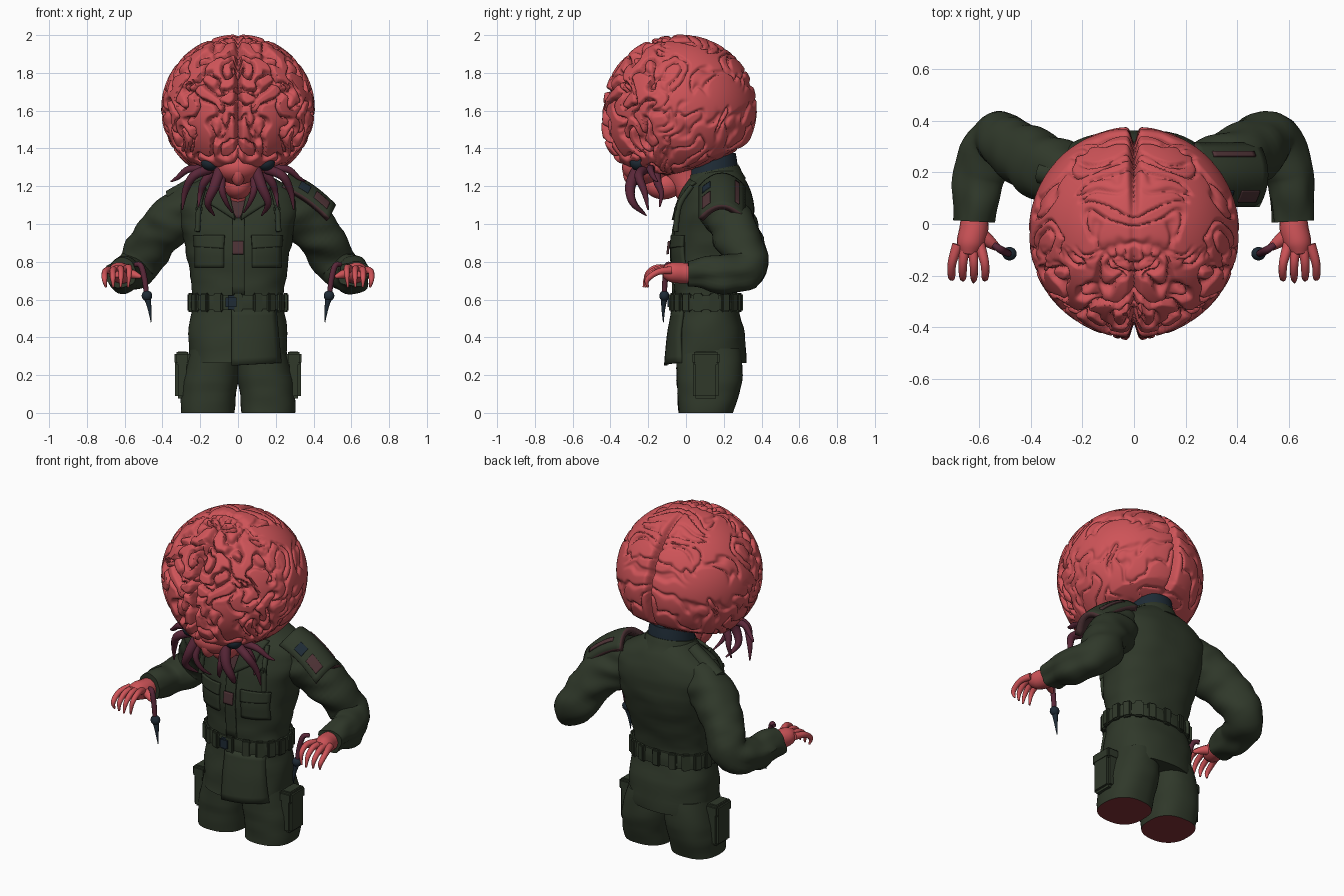
import bpy, bmesh, math
from mathutils import Vector, Matrix, noise

if "Cube" in bpy.data.objects:
    bpy.data.objects.remove(bpy.data.objects["Cube"])


def material(name, rgb):
    m = bpy.data.materials.new(name)
    m.diffuse_color = (*rgb, 1)
    m.use_nodes = True
    m.node_tree.nodes["Principled BSDF"].inputs["Base Color"].default_value = m.diffuse_color
    return m


RED = material("flesh red", (0.62, 0.088, 0.098))
GREEN = material("olive cloth", (0.029, 0.040, 0.023))
PURPLE = material("tentacle purple", (0.10, 0.020, 0.040))
NAVY = material("dark navy", (0.013, 0.024, 0.036))
BROWN = material("dull brown", (0.075, 0.032, 0.036))
MAROON = material("cut maroon", (0.22, 0.028, 0.035))


def finish(name, bm, mats, angle=40, recalc=True):
    if recalc:
        bmesh.ops.recalc_face_normals(bm, faces=bm.faces)
    me = bpy.data.meshes.new(name)
    bm.to_mesh(me)
    bm.free()
    ob = bpy.data.objects.new(name, me)
    bpy.context.collection.objects.link(ob)
    for m in mats:
        me.materials.append(m)
    bpy.ops.object.select_all(action='DESELECT')
    ob.select_set(True)
    bpy.context.view_layer.objects.active = ob
    bpy.ops.object.shade_smooth_by_angle(angle=math.radians(angle))
    return ob


def spline(rows, steps):
    """Catmull-Rom through rows of numbers"""
    out = []
    for i in range(len(rows) - 1):
        a, b, c, d = (rows[max(0, min(len(rows) - 1, i + k))] for k in (-1, 0, 1, 2))
        for j in range(steps):
            t = j / steps
            out.append([0.5 * (2*q + (r-p)*t + (2*p-5*q+4*r-s)*t*t + (3*q-p-3*r+s)*t**3)
                        for p, q, r, s in zip(a, b, c, d)])
    return out + [list(rows[-1])]


def skin(name, rings, mats, cap_mat=0):
    """Joins rings of points and closes both ends"""
    bm = bmesh.new()
    vs = [[bm.verts.new(p) for p in r] for r in rings]
    n = len(vs[0])
    for a, b in zip(vs, vs[1:]):
        for i in range(n):
            bm.faces.new((a[i], a[(i+1) % n], b[(i+1) % n], b[i]))
    bm.faces.new(vs[0]).material_index = cap_mat
    bm.faces.new(vs[-1])
    return finish(name, bm, mats)


def oval(a, e):
    c, s = math.cos(a), math.sin(a)
    return math.copysign(abs(c) ** (2/e), c), math.copysign(abs(s) ** (2/e), s)


def rumple(p, amp):
    return amp * noise.noise(Vector((p[0] * 7, p[1] * 7, p[2] * 15)))


def loft(name, rows, mats, e=2.4, sides=56, steps=4, amp=0.0, cap_mat=0):
    """Rows: x, z, front y, back y, half width"""
    rings = []
    for x, z, f, b, w in spline(rows, steps):
        ring = []
        for i in range(sides):
            c, s = oval(math.tau * i / sides, e)
            k = 1 + 5 * rumple((x + c*w, (f+b)/2 + s*(b-f)/2, z), amp)
            ring.append((x + c*w*k, (f+b)/2 + s*(b-f)/2*k, z))
        rings.append(ring)
    return skin(name, rings, mats, cap_mat)


def tube(name, rows, mat, sides=12, steps=5, amp=0.0):
    """Rows: x, y, z, radius"""
    pts = spline(rows, steps)
    P = [Vector(p[:3]) for p in pts]
    q, last, rings = None, None, []
    for i, p in enumerate(P):
        t = (P[min(i+1, len(P)-1)] - P[max(i-1, 0)]).normalized()
        q = t.to_track_quat('Z', 'Y') if q is None else last.rotation_difference(t) @ q
        last = t
        ring = []
        for k in range(sides):
            a = math.tau * k / sides
            d = q @ Vector((math.cos(a), math.sin(a), 0))
            ring.append(p + d * (pts[i][3] + 2 * rumple(p + d * 0.1, amp)))
        rings.append(ring)
    return skin(name, rings, [mat])


def ball(name, loc, size, mat):
    bm = bmesh.new()
    bmesh.ops.create_uvsphere(bm, u_segments=24, v_segments=14, radius=1,
                              matrix=Matrix.Translation(loc) @ Matrix.Diagonal((*size, 1)))
    return finish(name, bm, [mat])


def box(name, loc, size, mat, rz=0.0, bevel=0.012):
    bm = bmesh.new()
    bmesh.ops.create_cube(bm, size=1, matrix=Matrix.Translation(loc) @ Matrix.Rotation(rz, 4, 'Z')
                          @ Matrix.Diagonal((*size, 1)))
    bmesh.ops.bevel(bm, geom=bm.edges[:], offset=bevel, segments=2, affect='EDGES')
    return finish(name, bm, [mat])


# Jacket body
BODY = [(0, .265, -.10, .32, .255), (0, .42, -.085, .31, .26), (0, .54, -.062, .28, .245),
        (0, .62, -.06, .27, .24), (0, .72, -.065, .29, .255), (0, .85, -.075, .33, .275),
        (0, .98, -.06, .36, .30), (0, 1.10, -.03, .36, .33), (0, 1.18, .0, .34, .29),
        (0, 1.24, .04, .31, .2), (0, 1.28, .07, .28, .14)]
loft("jacket", BODY, [GREEN], amp=.008)


def body_at(z):
    for a, b in zip(BODY, BODY[1:]):
        if a[1] <= z <= b[1]:
            t = (z - a[1]) / (b[1] - a[1])
            return [p + (q - p) * t for p, q in zip(a, b)]
    return BODY[0] if z < BODY[0][1] else BODY[-1]


def panel(name, quad, mat, lift=0.006, thick=0.012):
    """Plate laid on the jacket front; quad corners are x, z"""
    bm = bmesh.new()
    n = 8
    a, b, c, d = (Vector(p) for p in quad)
    g = []
    for i in range(n + 1):
        for j in range(n + 1):
            p = a.lerp(b, i / n).lerp(d.lerp(c, i / n), j / n)
            _, _, f, k, w = body_at(p.y)
            s = max(0, 1 - min(1, abs(p.x) / w) ** 2.4) ** (1 / 2.4)
            g.append(bm.verts.new((p.x, (f + k) / 2 - s * (k - f) / 2 - lift, p.y)))
    for i in range(n):
        for j in range(n):
            o = i * (n + 1) + j
            bm.faces.new((g[o], g[o + n + 1], g[o + n + 2], g[o + 1]))
    ob = finish(name, bm, [mat])
    m = ob.modifiers.new("thickness", 'SOLIDIFY')
    m.thickness, m.offset = thick, 0


# Front details of the jacket
panel("undershirt", [(-.085, 1.2), (.085, 1.2), (.01, 1.03), (-.01, 1.03)], BROWN)
panel("placket", [(-.03, 1.03), (.035, 1.03), (.035, .62), (-.03, .62)], GREEN)
panel("skirt_overlap", [(-.035, .55), (.2, .55), (.225, .265), (-.035, .25)], GREEN, .008, .016)
panel("name_tag", [(-.03, .91), (.03, .91), (.03, .84), (-.03, .84)], BROWN, .022)
for s, side in ((-1, "left"), (1, "right")):
    panel(side + "_chest_pocket", [(s*.075, .92), (s*.225, .92), (s*.225, .77), (s*.075, .77)], GREEN, .004, .016)
    panel(side + "_pocket_flap", [(s*.07, .94), (s*.235, .94), (s*.23, .88), (s*.075, .87)], GREEN, .012, .014)
    panel(side + "_lapel", [(s*.06, 1.24), (s*.18, 1.22), (s*.14, 1.10), (s*.015, 1.02)], GREEN, .018, .016)
    tube(side + "_strap", [(s*.18, .03, 1.2, .014), (s*.205, -.035, 1.1, .015), (s*.215, -.055, .96, .015)], GREEN)
    box(side + "_strap_clip", (s*.206, -.045, 1.08), (.04, .035, .04), GREEN)

# Belt with loops
loft("belt", [(0, .545, -.075, .290, .258), (0, .585, -.077, .290, .258), (0, .625, -.073, .283, .254)], [GREEN])
for i in range(18):
    a = math.tau * (i + .5) / 18
    c, s = oval(a, 2.4)
    box("belt_loop", (c * .255, .106 + s * .182, .585), (.026, .05, .10), GREEN, a, .007)
box("buckle", (-.03, -.085, .585), (.07, .024, .075), NAVY)

# Trouser legs with cut ends and cargo pockets
for s, side in ((-1, "left"), (1, "right")):
    loft(side + "_leg", [(s*.16, 0, -.04, .25, .142), (s*.156, .1, -.045, .28, .147),
                         (s*.143, .2, -.05, .30, .147), (s*.125, .34, -.05, .29, .13)],
         [GREEN, MAROON], amp=.006, sides=40, cap_mat=1)
    box(side + "_cargo_pocket", (s*.295, .105, .20), (.075, .135, .25), GREEN, 0, .014)
    box(side + "_cargo_flap", (s*.295, .105, .29), (.083, .143, .065), GREEN, 0, .01)

# Sleeves, hands and wrist tentacles
for s, side in ((-1, "left"), (1, "right")):
    tube(side + "_sleeve", [(s*.22, .18, 1.11, .12), (s*.32, .21, 1.05, .132), (s*.43, .27, .935, .122),
                            (s*.535, .325, .775, .110), (s*.595, .20, .73, .098), (s*.61, .09, .735, .086),
                            (s*.615, .01, .735, .078)], GREEN, 32, 8, .011)
    tube(side + "_palm", [(s*.615, .05, .735, .052), (s*.62, -.02, .74, .056), (s*.635, -.08, .745, .052),
                          (s*.64, -.12, .75, .032)], RED, 18)
    for i in range(4):
        x = .598 + .028 * i
        dx = -.02 + .014 * i
        tube(side + "_finger", [(s*x, -.08, .755, .022), (s*(x+dx), -.15, .770 - .008*i, .017),
                                (s*(x+dx*1.1), -.205, .735 - .01*i, .014),
                                (s*(x+dx*.8), -.225 + .012*abs(i-1), .665, .005)], RED, 10)
    tube(side + "_thumb", [(s*.615, -.03, .74, .035), (s*.565, -.065, .735, .026),
                           (s*.53, -.09, .725, .015), (s*.51, -.10, .72, .006)], RED, 10)
    tube(side + "_wrist_tentacle", [(s*.545, -.08, .785, .012), (s*.515, -.10, .78, .015),
                                    (s*.495, -.11, .71, .015), (s*.485, -.115, .63, .013)], PURPLE)
    ball(side + "_tentacle_knob", (s*.482, -.115, .62), (.028, .026, .028), NAVY)
    tube(side + "_tentacle_spike", [(s*.48, -.115, .61, .018), (s*.468, -.12, .55, .010), (s*.46, -.12, .48, .002)], NAVY)


# One-sided shoulder guard with dark lining, stripes and badge
def guard(name, u0, u1, v0, v1, lift, thick, mats):
    bm = bmesh.new()
    n = 12
    g = []
    for i in range(n + 1):
        for j in range(n + 1):
            u, v = u0 + (u1-u0) * i / n, v0 + (v1-v0) * j / n
            g.append(bm.verts.new((.27 + .25*u - .035*v*v + lift*.5, .19 + .125*v,
                                   1.272 - .08*u - .09*u*u - .07*v*v + lift)))
    for i in range(n):
        for j in range(n):
            o = i * (n + 1) + j
            bm.faces.new((g[o], g[o + n + 1], g[o + n + 2], g[o + 1]))
    ob = finish(name, bm, mats, recalc=False)
    m = ob.modifiers.new("thickness", 'SOLIDIFY')
    m.thickness, m.offset = thick, -1
    m.material_offset = m.material_offset_rim = len(mats) - 1


guard("shoulder_guard", 0, 1, -1, 1, 0, .035, [GREEN, BROWN])
guard("guard_back_stripe", .2, .85, .58, .74, .005, .008, [BROWN])
guard("guard_front_stripe", .62, .9, -.85, -.5, .005, .008, [BROWN])
guard("guard_badge", .3, .5, -.85, -.5, .005, .008, [NAVY])
tube("left_shoulder_tab", [(-.16, .17, 1.25, .045), (-.27, .18, 1.18, .05), (-.36, .2, 1.135, .045)], GREEN)

# Collar and neck
tube("collar", [(0, .14, 1.22, .14), (0, .145, 1.30, .13), (0, .145, 1.375, .118)], NAVY, 28)
tube("collar_fold", [(0, .15, 1.22, .17), (0, .145, 1.26, .15), (0, .14, 1.285, .14)], GREEN, 28)
tube("neck", [(0, .06, 1.12, .085), (0, -.01, 1.24, .085), (0, -.06, 1.34, .10)], RED, 20)

# Folded brain: contour lines of noise become grooves
bm = bmesh.new()
bmesh.ops.create_icosphere(bm, subdivisions=7, radius=1)
for v in bm.verts:
    d = v.co.normalized()
    m = Vector((abs(d.x), d.y, d.z))
    front = min(1, max(0, (-d.y - .12) / .3))
    p = m + noise.noise_vector(m * 3.2) * .2
    # winding folds in front, long shallow slanted folds behind
    n1 = noise.noise(Vector((p.x * 5.5 + 3, p.y * 5.5 + 1, p.z * 3.8 + 7)))
    n2 = noise.noise(Vector((p.x * 2.0, p.y * 6.0 - p.z * 3.5, p.y * 1.2 + p.z * 2.0 + 4)))
    g = front * .036 * math.exp(-(n1 / .13) ** 2) + (1 - front) * .014 * math.exp(-(n2 / .11) ** 2)
    mid = .065 * math.exp(-(d.x / .035) ** 2) * min(1, max(.15, abs(d.y) * 1.3))
    if d.z < -.6:
        mid *= .3
    r = 1.012 - g / .4 - mid / .4 + .012 * front
    z = 1.61 + .389 * d.z * r
    # raised flat underside toward the back, forward brow at the front
    floor = 1.27 + .16 * max(0, d.y + .15)
    if z < floor and d.y > -.45:
        z = floor - (floor - z) * .35
    brow = .10 * max(0, -d.z) * max(0, -d.y) * max(0, 1 - abs(d.x) * 1.6)
    v.co = (.402 * d.x * r, -.03 + .402 * d.y * r - brow, z)
finish("brain", bm, [RED], 60)

# Face, eyes and mouth tentacles
ball("face", (0, -.21, 1.30), (.13, .13, .09), RED)
ball("snout", (0, -.28, 1.275), (.04, .055, .075), RED)
ball("jaw", (0, -.12, 1.205), (.075, .10, .075), RED)
for s, side in ((-1, "left"), (1, "right")):
    ball(side + "_eye", (s*.145, -.25, 1.325), (.05, .048, .043), NAVY)
    paths = [[(.09, -.25, 1.30, .032), (.125, -.295, 1.2, .028), (.16, -.28, 1.11, .019), (.125, -.21, 1.045, .004)],
             [(.15, -.22, 1.29, .026), (.235, -.25, 1.255, .024), (.28, -.22, 1.17, .017), (.295, -.2, 1.075, .004)],
             [(.16, -.18, 1.29, .022), (.26, -.19, 1.29, .019), (.32, -.17, 1.245, .012), (.355, -.15, 1.225, .004)],
             [(.13, -.16, 1.28, .026), (.18, -.15, 1.22, .022), (.20, -.13, 1.16, .014), (.21, -.14, 1.09, .004)],
             [(.085, -.26, 1.26, .022), (.085, -.29, 1.18, .018), (.06, -.27, 1.11, .012), (.03, -.22, 1.06, .004)]]
    for k, path in enumerate(paths):
        tube(f"{side}_mouth_tentacle_{k + 1}", [(s*x, y, z, r) for x, y, z, r in path], PURPLE)
